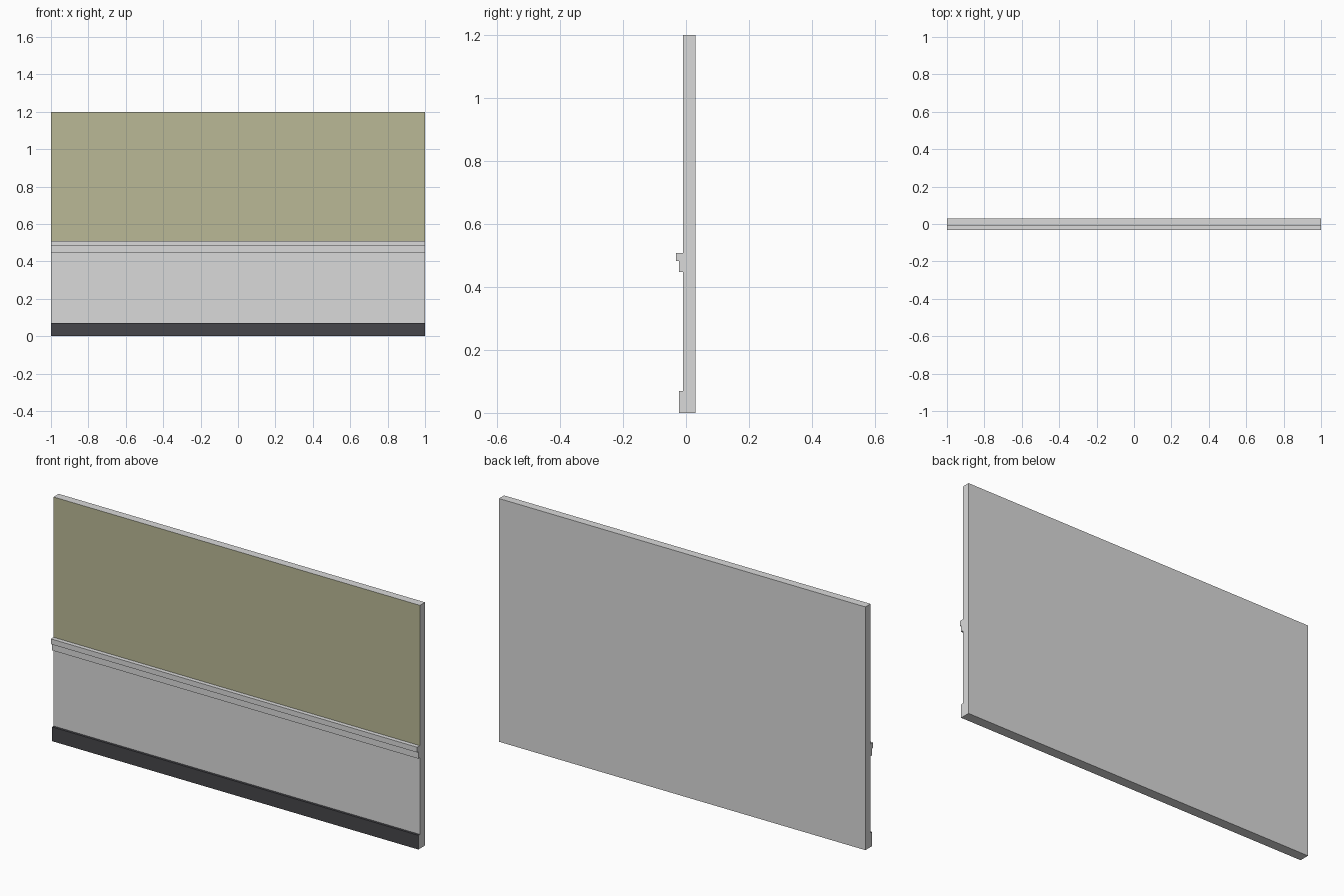
import bpy, bmesh

if "Cube" in bpy.data.objects:
    bpy.data.objects.remove(bpy.data.objects["Cube"])


def material(name, rgb):
    m = bpy.data.materials.new(name)
    m.diffuse_color = (*rgb, 1.0)
    m.use_nodes = True
    m.node_tree.nodes["Principled BSDF"].inputs["Base Color"].default_value = m.diffuse_color
    return m


GREY, OLIVE, DARK = 0, 1, 2
mats = [
    material("light_grey", (0.70, 0.70, 0.70)),
    material("olive_paint", (0.491, 0.485, 0.305)),
    material("dark_skirting", (0.061, 0.061, 0.069)),
]

# Wall cross-section (y, z) and the colour of the strip running to the next point
profile = [
    (-0.022, 0.000, DARK),   # skirting front
    (-0.022, 0.070, DARK),   # skirting top
    (-0.010, 0.070, GREY),   # lower wall panel
    (-0.010, 0.448, GREY),   # rail lower step, underside
    (-0.022, 0.448, GREY),   # rail lower step, front
    (-0.022, 0.482, GREY),   # rail upper step, underside
    (-0.031, 0.482, GREY),   # rail upper step, front
    (-0.031, 0.508, GREY),   # rail top
    (-0.010, 0.508, OLIVE),  # upper wall panel
    (-0.010, 1.200, GREY),   # wall top
    (0.030, 1.200, GREY),    # wall back
    (0.030, 0.000, GREY),    # underside
]

# Extrude the section along x, closing both ends
bm = bmesh.new()
left = [bm.verts.new((-1.0, y, z)) for y, z, _ in profile]
right = [bm.verts.new((1.0, y, z)) for y, z, _ in profile]
n = len(profile)
for i in range(n):
    j = (i + 1) % n
    face = bm.faces.new((left[i], left[j], right[j], right[i]))
    face.material_index = profile[i][2]
bm.faces.new(left)
bm.faces.new(right[::-1])
bmesh.ops.recalc_face_normals(bm, faces=bm.faces[:])

mesh = bpy.data.meshes.new("wall_panel")
bm.to_mesh(mesh)
bm.free()
for m in mats:
    mesh.materials.append(m)
wall = bpy.data.objects.new("wall_panel_with_rail_and_skirting", mesh)
bpy.context.collection.objects.link(wall)
